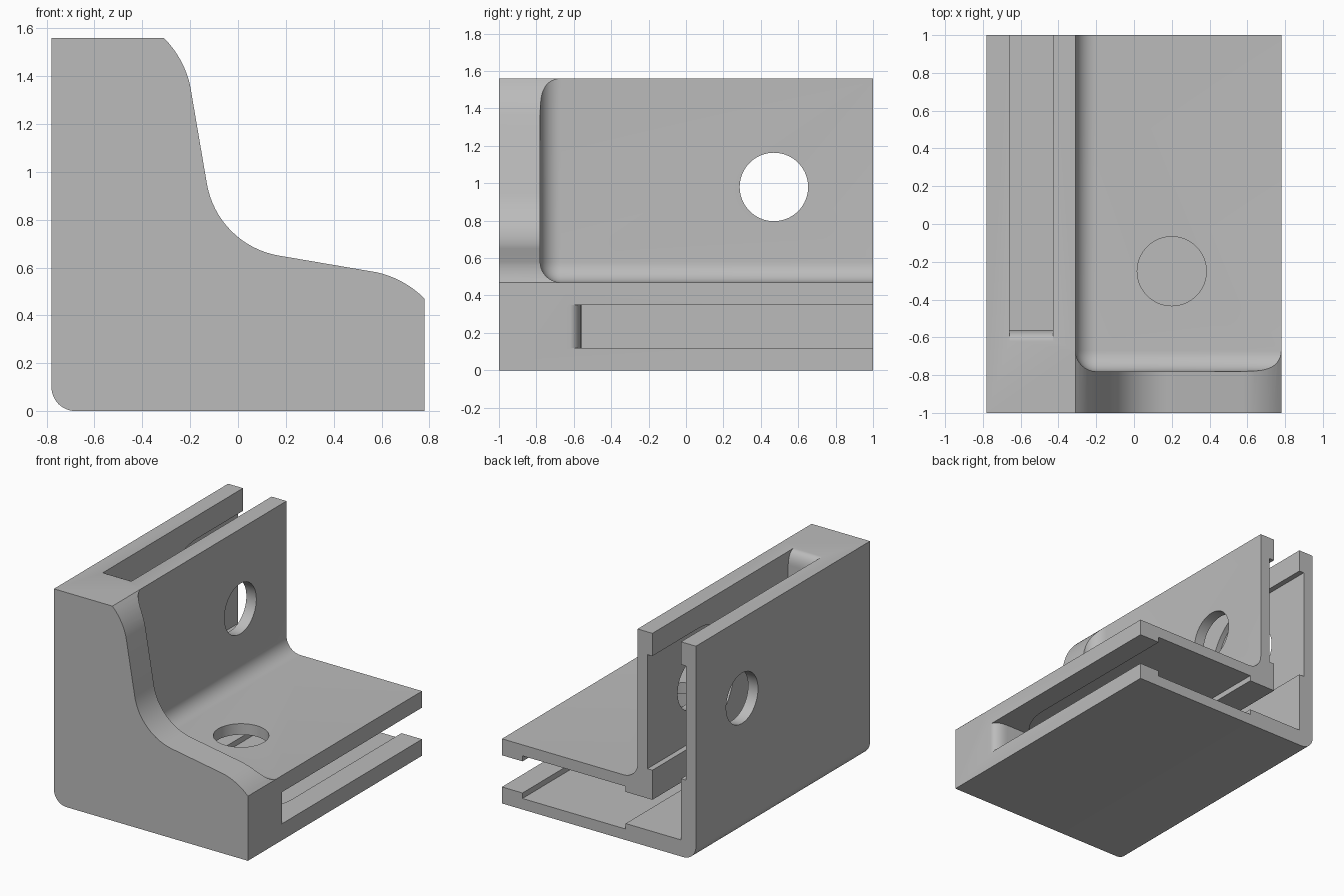
import bpy, bmesh, math
from mathutils import Vector

cube = bpy.data.objects.get("Cube")
if cube:
    bpy.data.objects.remove(cube, do_unlink=True)

W, H = 0.78, 1.56          # half width, height
WALL = -0.31               # inner face of the upright leg
R = 0.11                   # inner fillet radius

grey = bpy.data.materials.new("plain_grey")
grey.use_nodes = True
grey.diffuse_color = (0.5, 0.5, 0.5, 1)
grey.node_tree.nodes["Principled BSDF"].inputs["Base Color"].default_value = (0.5, 0.5, 0.5, 1)


def arc(a, corner, b, n=12):
    """Rounded path from a to b, tangent to the lines through the corner."""
    a, c, b = Vector(a), Vector(corner), Vector(b)
    w = math.cos((c - a).angle(b - c) / 2)
    pts = []
    for i in range(n + 1):
        t = i / n
        k = ((1 - t) ** 2, 2 * w * t * (1 - t), t * t)
        pts.append(tuple((a * k[0] + c * k[1] + b * k[2]) / sum(k)))
    return pts


def swap(x, y, z):
    """Mirror the upright leg onto the flat leg."""
    return (z - W, y, x + W)


def prism(name, near, far, flat=False):
    """Solid between two matching outlines of 3D points."""
    bm = bmesh.new()
    place = swap if flat else (lambda *p: p)
    a = [bm.verts.new(place(*p)) for p in near]
    b = [bm.verts.new(place(*p)) for p in far]
    bm.faces.new(a)
    bm.faces.new(b[::-1])
    for i in range(len(a)):
        j = (i + 1) % len(a)
        bm.faces.new((a[i], b[i], b[j], a[j]))
    bmesh.ops.recalc_face_normals(bm, faces=bm.faces)
    return finish(name, bm)


def finish(name, bm):
    mesh = bpy.data.meshes.new(name)
    bm.to_mesh(mesh)
    bm.free()
    ob = bpy.data.objects.new(name, mesh)
    bpy.context.collection.objects.link(ob)
    mesh.materials.append(grey)
    return ob


def slab(name, outline, x0, x1, flat=False):
    """Extrude a (y, z) outline along x."""
    return prism(name, [(x0, y, z) for y, z in outline],
                 [(x1, y, z) for y, z in outline], flat)


def circle(cy, cz, r, n=64):
    return [(cy + r * math.cos(2 * math.pi * i / n),
             cz + r * math.sin(2 * math.pi * i / n)) for i in range(n)]


# Body: the end plate outline, symmetric about the diagonal, run full length
half = [(-W, H)] + arc((WALL, H), (-0.225, 1.475), (-0.2, 1.36), 8)
bend = arc((-0.13, 0.95), (-0.086, 0.694), (0.17, 0.65), 16)
other = [(z - W, x + W) for x, z in reversed(half)]
outline = half + bend + other + arc((-W + 0.1, 0), (-W, 0), (-W, 0.1), 8)
body = prism("corner_bracket", [(x, -1, z) for x, z in outline],
             [(x, 1, z) for x, z in outline])

cutters = []

# Rounded pocket between the two legs, behind the end plate
bm = bmesh.new()
bmesh.ops.create_cube(bm, size=1)
for v in bm.verts:
    v.co = ((v.co.x + 0.5) * 2 + WALL, (v.co.y + 0.5) * 3 - W, (v.co.z + 0.5) * 2 + WALL + W)
bmesh.ops.bevel(bm, geom=bm.edges[:], offset=R, segments=10, profile=0.5, affect='EDGES')
cutters.append(finish("pocket_cutter", bm))

# Slot in each leg with a rounded lead-in, and a wider round-ended channel
lead = [(-0.56 - 0.06 * (1 - math.cos(a)), H - 0.1 + 0.1 * math.sin(a))
        for a in (i * math.pi / 16 for i in range(9))]
slot = [(1.2, 0.12), (-0.56, 0.12)] + lead + [(-0.62, H + 0.1), (1.2, H + 0.1)]
MID = 0.98
for leg, flat, cy in (("upright", False, 0.47), ("flat", True, -0.25)):
    cutters.append(slab(leg + "_slot_cutter", slot, -0.66, -0.43, flat))
    r = 0.415
    end = [(cy - r * math.sin(a), MID + r * math.cos(a))
           for a in (i * math.pi / 32 for i in range(33))]
    channel = [(1.2, MID + r)] + end + [(1.2, MID - r)]
    cutters.append(slab(leg + "_channel_cutter", channel, -0.70, -0.39, flat))
    # The upright hole passes both walls, the flat one only the upper wall
    start = -0.55 if flat else -1
    cutters.append(slab(leg + "_hole_cutter", circle(cy, MID, 0.183), start, 0.2, flat))

for c in cutters:
    c.hide_render = True
    mod = body.modifiers.new(c.name, 'BOOLEAN')
    mod.operation = 'DIFFERENCE'
    mod.solver = 'EXACT'
    mod.object = c

# Bake the cuts and remove the helpers
bpy.context.view_layer.update()
mesh = bpy.data.meshes.new_from_object(body.evaluated_get(bpy.context.evaluated_depsgraph_get()))
body.modifiers.clear()
body.data = mesh
mesh.materials.clear()
mesh.materials.append(grey)
for p in mesh.polygons:
    p.material_index = 0
for c in cutters:
    bpy.data.objects.remove(c, do_unlink=True)

bpy.ops.object.select_all(action='DESELECT')
body.select_set(True)
bpy.context.view_layer.objects.active = body
bpy.ops.object.shade_smooth_by_angle(angle=math.radians(30))
